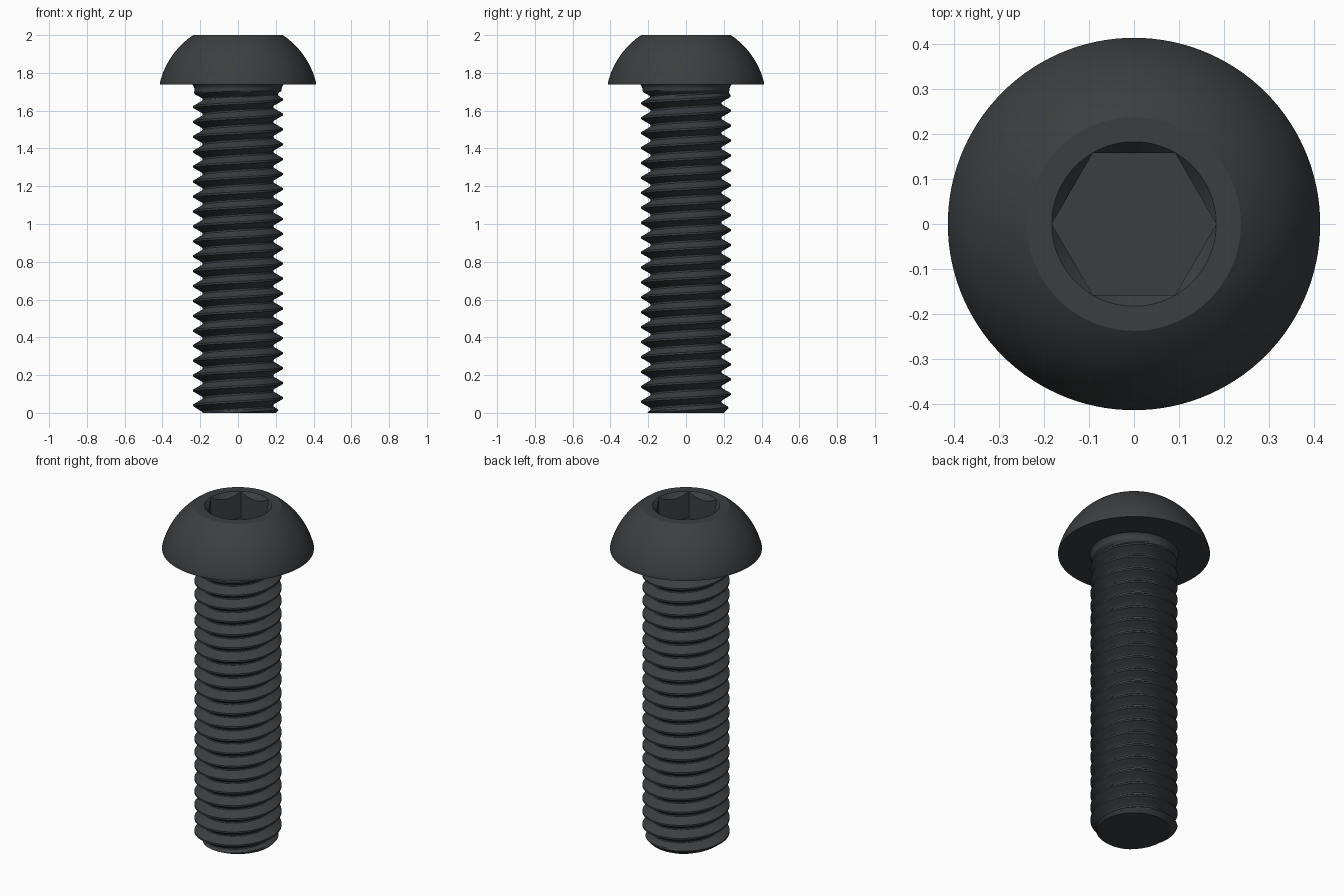
import bpy, bmesh
from math import pi, sin, cos, tan, atan2, sqrt

if "Cube" in bpy.data.objects:
    bpy.data.objects.remove(bpy.data.objects["Cube"])

SEG = 120
PITCH = 0.079
HEAD_Z = 1.739          # underside of the head
CREST_R = 0.237
NECK_R = 0.231

black = bpy.data.materials.new("black_steel")
black.diffuse_color = (0.045, 0.048, 0.052, 1)
black.use_nodes = True
black.node_tree.nodes["Principled BSDF"].inputs["Base Color"].default_value = black.diffuse_color


def skin(name, column, cap_bottom=False):
    """Sweep column(angle) -> [(r, z), ...] round the z axis into one mesh."""
    bm = bmesh.new()
    cols = []
    for i in range(SEG + 1):
        a = 2 * pi * i / SEG
        cols.append([bm.verts.new((r * cos(a), r * sin(a), z)) for r, z in column(a)])
    for c, d in zip(cols, cols[1:]):
        for j in range(len(c) - 1):
            bm.faces.new((c[j], d[j], d[j + 1], c[j + 1]))
    bmesh.ops.remove_doubles(bm, verts=bm.verts[:], dist=1e-5)
    if cap_bottom:
        rim = [e for e in bm.edges if e.is_boundary and all(v.co.z < 1e-4 for v in e.verts)]
        bmesh.ops.holes_fill(bm, edges=rim, sides=0)
    bmesh.ops.recalc_face_normals(bm, faces=bm.faces[:])
    mesh = bpy.data.meshes.new(name)
    bm.to_mesh(mesh)
    bm.free()
    mesh.materials.append(black)
    obj = bpy.data.objects.new(name, mesh)
    bpy.context.collection.objects.link(obj)
    bpy.ops.object.select_all(action='DESELECT')
    obj.select_set(True)
    bpy.context.view_layer.objects.active = obj
    bpy.ops.object.shade_smooth_by_angle(angle=pi / 6)
    return obj


# Head: domed lathe profile with a chamfered hexagonal socket
RIM, FLAT, SOCKET_R, FLOOR = 0.413, 0.158, 0.1825, 1.84
DOME_Z = 1.646
DOME_R = sqrt(CREST_R ** 2 + (2 - DOME_Z) ** 2)


def head_column(a):
    start, end = atan2(1.75 - DOME_Z, RIM), atan2(2 - DOME_Z, CREST_R)
    pts = [(0.243, HEAD_Z), (RIM, HEAD_Z)]
    for i in range(25):
        t = start + (end - start) * i / 24
        pts.append((DOME_R * cos(t), DOME_Z + DOME_R * sin(t)))
    hex_r = FLAT / cos((a % (pi / 3)) - pi / 6)
    pts += [(SOCKET_R, 2), (hex_r, 2 - (SOCKET_R - hex_r) * 1.2), (hex_r, FLOOR), (0, FLOOR)]
    return pts


skin("button_head", head_column)

# Threaded shank: 60 degree helical thread, chamfered tip, runout into the neck
# thread shape as (fraction of pitch from crest, depth)
SHAPE = [(0, 0), (0.0625, 0), (0.17, 0.0147), (0.28, 0.0297),
         (0.385, 0.0441), (0.44, 0.048), (0.5, 0.049)]
STEPS = [u for u, d in SHAPE] + [1 - u for u, d in SHAPE[-2:0:-1]]


def depth(u):
    u = min(u % 1, 1 - u % 1)
    for (u0, d0), (u1, d1) in zip(SHAPE, SHAPE[1:]):
        if u <= u1:
            return d0 + (d1 - d0) * (u - u0) / (u1 - u0)
    return SHAPE[-1][1]


def shank_radius(a, z):
    r = min(CREST_R - depth(z / PITCH - a / (2 * pi)), 0.2 + z)
    w = min(max((z - 1.67) / 0.04, 0), 1)
    r += (NECK_R - r) * w * w * (3 - 2 * w)
    return r + 0.012 * max((z - 1.715) / (HEAD_Z - 1.715), 0) ** 2


def shank_column(a):
    pts = []
    for turn in range(-2, 25):
        for u in STEPS:
            z = PITCH * (turn + u + a / (2 * pi))
            z = min(max(z, 0), HEAD_Z)
            pts.append((shank_radius(a, z), z))
    return pts


skin("threaded_shank", shank_column, cap_bottom=True)
